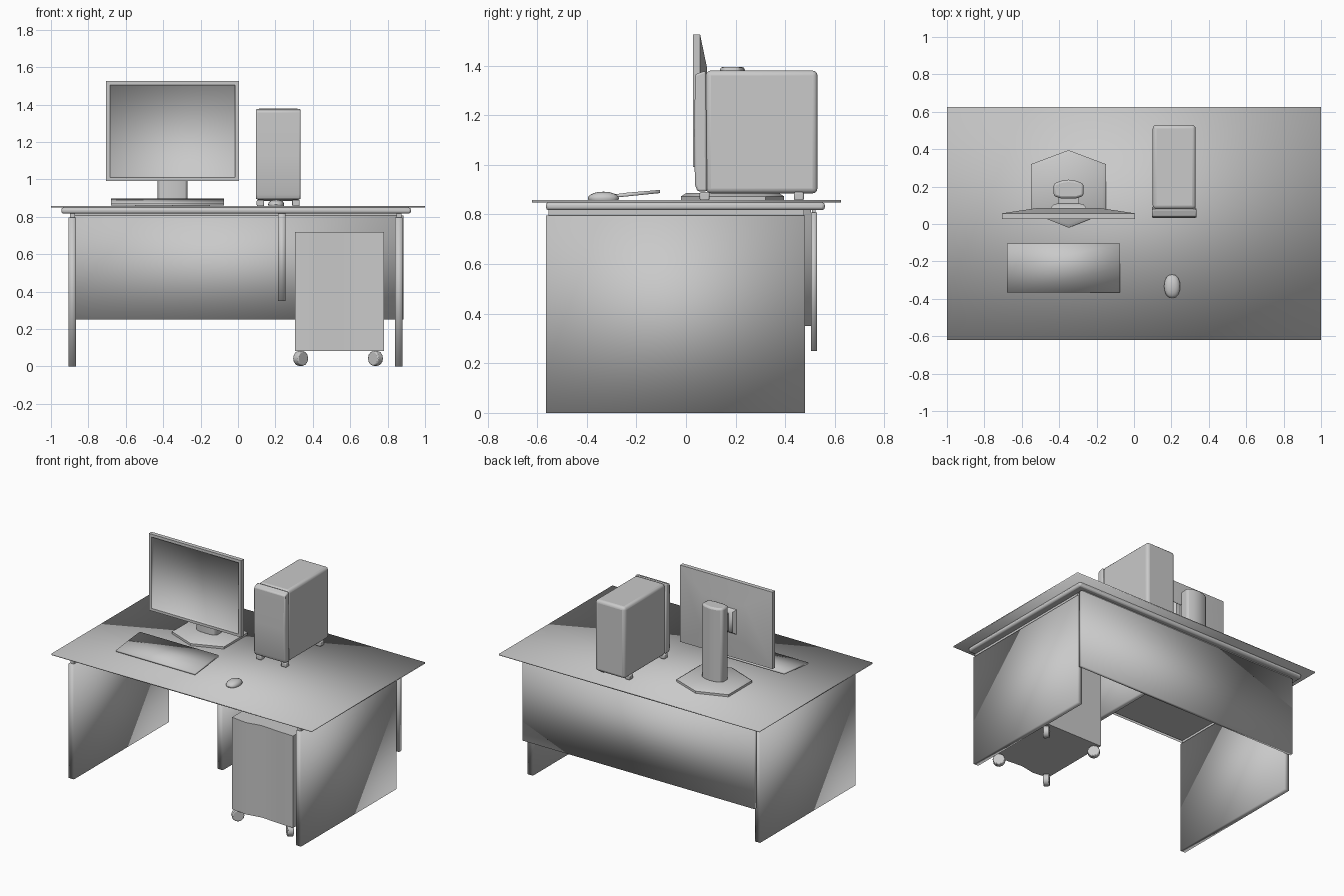
import bpy, bmesh, math
from mathutils import Matrix

cube = bpy.data.objects.get("Cube")
if cube:
    bpy.data.objects.remove(cube, do_unlink=True)

# One plain grey for everything
grey = bpy.data.materials.new("plain grey")
grey.use_nodes = True
grey.diffuse_color = (0.588, 0.588, 0.588, 1)
grey.node_tree.nodes["Principled BSDF"].inputs["Base Color"].default_value = grey.diffuse_color

SOFT = math.pi              # one continuous smoothing group
CRISP = math.radians(40)    # keeps hard edges


def finish(name, bm, angle=CRISP, bevel=0, segments=2):
    bmesh.ops.recalc_face_normals(bm, faces=bm.faces)
    mesh = bpy.data.meshes.new(name)
    bm.to_mesh(mesh)
    bm.free()
    mesh.materials.append(grey)
    obj = bpy.data.objects.new(name, mesh)
    bpy.context.collection.objects.link(obj)
    if bevel:
        mod = obj.modifiers.new("edge", "BEVEL")
        mod.width, mod.segments = bevel, segments
        mod.limit_method = "ANGLE"
        mod.angle_limit = math.radians(35)
    bpy.ops.object.select_all(action="DESELECT")
    obj.select_set(True)
    bpy.context.view_layer.objects.active = obj
    bpy.ops.object.shade_smooth_by_angle(angle=angle)
    return obj


def loft(name, rings, caps=(True, True), **look):
    """Skin a stack of equal-length point rings."""
    bm = bmesh.new()
    loops = [[bm.verts.new(p) for p in ring] for ring in rings]
    n = len(loops[0])
    for a, b in zip(loops, loops[1:]):
        for i in range(n):
            j = (i + 1) % n
            bm.faces.new((a[i], a[j], b[j], b[i]))
    if caps[0]:
        bm.faces.new(loops[0])
    if caps[1]:
        bm.faces.new(loops[-1])
    return finish(name, bm, **look)


def box(name, x, y, z, **look):
    rings = [[(x[0], y[0], h), (x[1], y[0], h), (x[1], y[1], h), (x[0], y[1], h)] for h in z]
    return loft(name, rings, **look)


def plan_prism(name, outline, z, **look):
    return loft(name, [[(px, py, h) for px, py in outline] for h in z], **look)


def side_prism(name, profile, x, **look):
    return loft(name, [[(w, py, pz) for py, pz in profile] for w in x], **look)


def wall_rect(x0, x1, z0, z1, y):
    return [(x0, y, z0), (x1, y, z0), (x1, y, z1), (x0, y, z1)]


# Desk
box("desk_top", (-1, 1), (-0.62, 0.625), (0.849, 0.858), angle=SOFT)
box("under_slab", (-0.945, 0.925), (-0.565, 0.56), (0.817, 0.849), bevel=0.012)
for side, x in (("right", -0.885), ("left", 0.86)):
    box(side + "_side_panel", (x - 0.02, x + 0.02), (-0.565, 0.48), (0, 0.795), angle=SOFT)
    box(side + "_top_rail", (x - 0.013, x + 0.013), (-0.555, 0.475), (0.79, 0.82))
box("back_panel", (-0.895, 0.885), (0.503, 0.528), (0.25, 0.808), angle=SOFT)
box("back_panel_rail", (-0.88, 0.87), (0.508, 0.523), (0.8, 0.82))
box("knee_partition", (0.215, 0.255), (-0.53, 0.503), (0.35, 0.82), angle=SOFT)

# Rolling drawer cabinet with a gently waved front
plan_prism("drawer_cabinet",
           [(0.305, -0.5), (0.42, -0.515), (0.53, -0.495), (0.655, -0.505), (0.78, -0.51),
            (0.78, 0.03), (0.305, 0.03)], (0.082, 0.72))
for i, x in enumerate((0.335, 0.735)):
    for j, y in enumerate((-0.48, -0.005)):
        bm = bmesh.new()
        turn = math.radians(45 if i == j else -45)
        bmesh.ops.create_cone(bm, cap_ends=True, segments=12, radius1=0.04, radius2=0.04, depth=0.04,
                              matrix=Matrix.Translation((x, y, 0.043)) @ Matrix.Rotation(turn, 4, "Z")
                              @ Matrix.Rotation(math.pi / 2, 4, "X"))
        finish("caster", bm, bevel=0.006)

# Computer case
box("case_body", (0.1, 0.33), (0.08, 0.53), (0.885, 1.38), bevel=0.02, segments=3)
side_prism("case_front",
           [(0.085, 0.893), (0.046, 0.893), (0.036, 0.92), (0.033, 1.13), (0.037, 1.365), (0.08, 1.38)],
           (0.095, 0.335), bevel=0.008)
for x in (0.12, 0.31):
    for y in (0.075, 0.455):
        box("case_foot", (x - 0.02, x + 0.02), (y - 0.02, y + 0.02), (0.857, 0.89), bevel=0.006)

# Monitor
CX = -0.35
loft("monitor_shell", [
    wall_rect(CX - 0.17, CX + 0.17, 1.13, 1.39, 0.085),
    wall_rect(CX - 0.355, CX + 0.355, 0.992, 1.525, 0.057),
    wall_rect(CX - 0.355, CX + 0.355, 0.992, 1.525, 0.028),
    wall_rect(CX - 0.335, CX + 0.335, 1.01, 1.505, 0.028)], caps=(True, False))
loft("monitor_screen", [
    wall_rect(CX - 0.335, CX + 0.335, 1.01, 1.505, 0.028),
    wall_rect(CX - 0.33, CX + 0.33, 1.015, 1.5, 0.045)], caps=(False, True), angle=SOFT)
loft("monitor_mount", [
    wall_rect(CX - 0.1, CX + 0.1, 1.17, 1.35, 0.08),
    wall_rect(CX - 0.08, CX + 0.08, 1.19, 1.33, 0.105),
    wall_rect(CX - 0.055, CX + 0.055, 1.2, 1.32, 0.11),
    wall_rect(CX - 0.055, CX + 0.055, 1.2, 1.32, 0.16)])

# Monitor stand: bowed column on a six-sided foot
column = [(-0.08, 0.15), (-0.04, 0.137), (0.04, 0.137), (0.08, 0.15),
          (0.08, 0.215), (0.04, 0.231), (0, 0.237), (-0.04, 0.231), (-0.08, 0.215)]
plan_prism("stand_column", [(CX + dx, y) for dx, y in column], (0.875, 1.395), bevel=0.012)
foot = [(-0.2, 0.06), (0, -0.02), (0.2, 0.06), (0.2, 0.32), (0, 0.395), (-0.2, 0.32)]
loft("stand_foot", [[(CX + dx * s, 0.19 + (y - 0.19) * s, z) for dx, y in foot]
                    for s, z in ((1, 0.857), (1, 0.873), (0.9, 0.886))])

# Keyboard
side_prism("keyboard", [(-0.365, 0.86), (-0.365, 0.871), (-0.235, 0.888), (-0.105, 0.899), (-0.105, 0.886)],
           (-0.68, -0.075), angle=SOFT)

# Mouse: flattened rounded shell
bm = bmesh.new()
bmesh.ops.create_uvsphere(bm, u_segments=16, v_segments=10, radius=1)
for v in bm.verts:
    v.co.x = math.copysign(abs(v.co.x) ** 0.8, v.co.x) * 0.043 + 0.204
    v.co.y = v.co.y * 0.063 - 0.333
    v.co.z = 0.858 + max(v.co.z + 0.25, 0) * 0.027
bmesh.ops.remove_doubles(bm, verts=bm.verts, dist=0.0005)
finish("mouse", bm)
